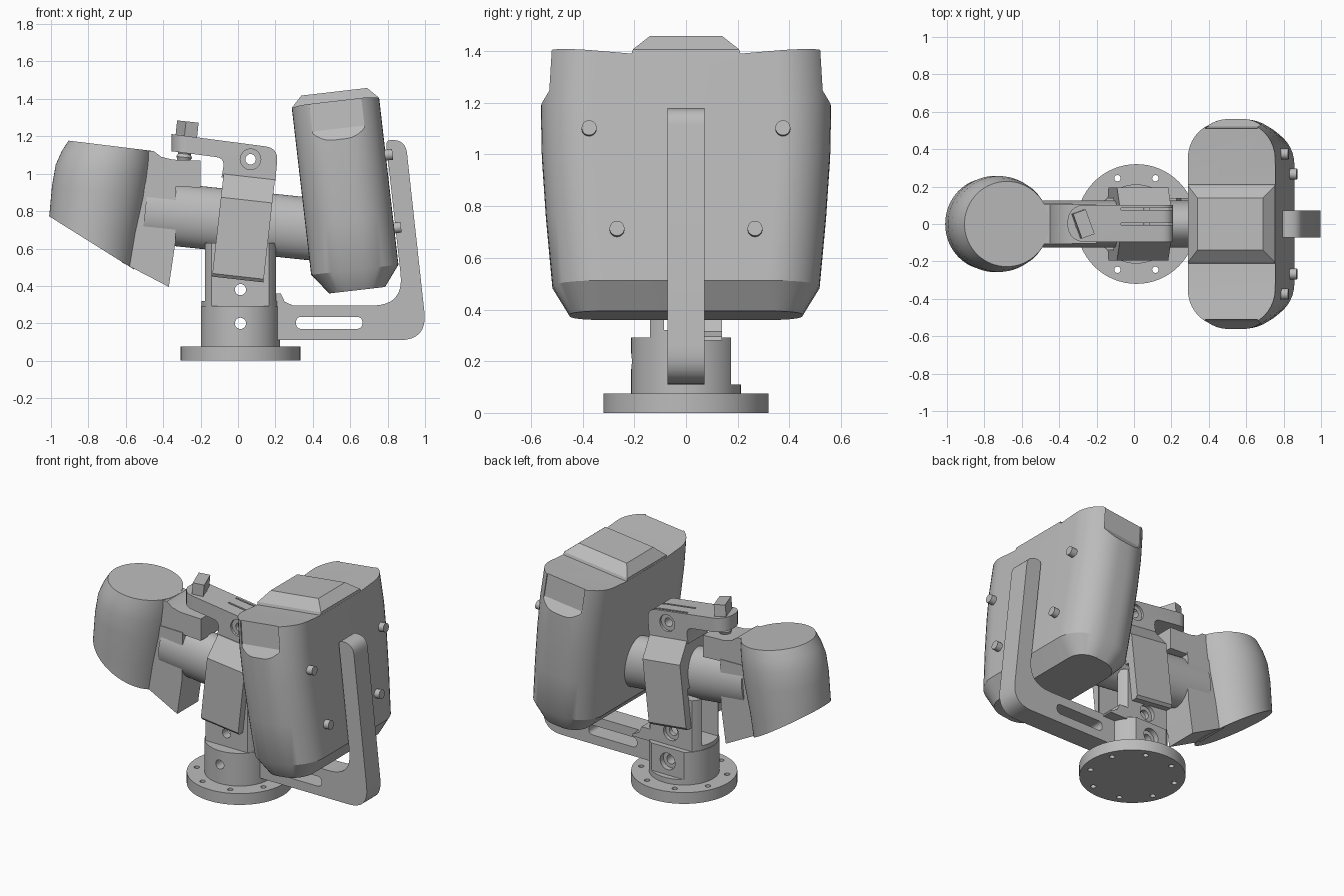
import bpy, bmesh
from math import sin, cos, pi, radians
from mathutils import Matrix, Vector

if "Cube" in bpy.data.objects:
    bpy.data.objects.remove(bpy.data.objects["Cube"])

grey = bpy.data.materials.new("satin grey")
grey.use_nodes = True
grey.diffuse_color = (0.5, 0.5, 0.5, 1)
grey.node_tree.nodes["Principled BSDF"].inputs["Base Color"].default_value = (0.5, 0.5, 0.5, 1)


def loft(name, rings, matrix=Matrix()):
    """Closed skin through rings of equal point count."""
    bm = bmesh.new()
    loops = [[bm.verts.new(matrix @ Vector(p)) for p in ring] for ring in rings]
    n = len(loops[0])
    for a, b in zip(loops, loops[1:]):
        for i in range(n):
            bm.faces.new((a[i], a[(i + 1) % n], b[(i + 1) % n], b[i]))
    bm.faces.new(loops[0])
    bm.faces.new(loops[-1])
    bmesh.ops.recalc_face_normals(bm, faces=bm.faces)
    mesh = bpy.data.meshes.new(name)
    bm.to_mesh(mesh)
    bm.free()
    mesh.materials.append(grey)
    ob = bpy.data.objects.new(name, mesh)
    bpy.context.collection.objects.link(ob)
    return ob


def prism_y(name, pts, y0, y1, matrix=Matrix()):
    return loft(name, [[(x, y, z) for x, z in pts] for y in (y0, y1)], matrix)


def prism_x(name, pts, x0, x1, matrix=Matrix()):
    return loft(name, [[(x, y, z) for y, z in pts] for x in (x0, x1)], matrix)


def box(name, x0, x1, y0, y1, z0, z1, matrix=Matrix()):
    return prism_y(name, [(x0, z0), (x1, z0), (x1, z1), (x0, z1)], y0, y1, matrix)


def circle(cx, cy, rx, ry=None, n=48):
    ry = ry or rx
    return [(cx + rx * cos(2 * pi * i / n), cy + ry * sin(2 * pi * i / n)) for i in range(n)]


def cyl_z(name, x, y, r, z0, z1, n=48):
    return loft(name, [[(px, py, z) for px, py in circle(x, y, r, n=n)] for z in (z0, z1)])


def hole_y(x, z, r, y0=-0.5, y1=0.5):
    return prism_y("cutter", circle(x, z, r, n=24), y0, y1)


def rounded(corners, steps=8):
    """Polygon with each (x, z, radius) corner rounded."""
    out = []
    for i, (x, z, r) in enumerate(corners):
        p = Vector((x, z))
        a = (Vector(corners[i - 1][:2]) - p).normalized()
        b = (Vector(corners[(i + 1) % len(corners)][:2]) - p).normalized()
        if r == 0:
            out.append((x, z))
            continue
        for k in range(steps + 1):
            t = k / steps
            q = p + a * r * (1 - t) ** 2 + b * r * t ** 2
            out.append((q.x, q.y))
    return out


def boolean(ob, *cutters, mode='DIFFERENCE'):
    bpy.context.view_layer.objects.active = ob
    for c in cutters:
        mod = ob.modifiers.new("cut", 'BOOLEAN')
        mod.operation, mod.object, mod.solver = mode, c, 'EXACT'
        bpy.ops.object.modifier_apply(modifier=mod.name)
        bpy.data.objects.remove(c)
    return ob


def tilted(x, z, degrees):
    return Matrix.Translation((x, 0, z)) @ Matrix.Rotation(radians(degrees), 4, 'Y')


# Base flange with a ring of bolt holes
CX = 0.013
flange = cyl_z("base_flange", CX, 0, 0.32, 0, 0.075, 64)
for i in range(8):
    a = pi / 8 + i * pi / 4
    boolean(flange, cyl_z("cutter", CX + 0.265 * cos(a), 0.265 * sin(a), 0.017, -0.1, 0.2, 16))

# Pedestal with a flat back, and the forked post on it
pedestal = cyl_z("pedestal", CX, 0, 0.212, 0.07, 0.292, 64)
boolean(pedestal, box("cutter", -0.5, 0.5, 0.175, 0.5, 0.11, 0.5),
        hole_y(CX, 0.2, 0.03), hole_y(CX, 0.2, 0.055, 0.14))
post = cyl_z("forked_post", CX, 0, 0.208, 0.285, 0.63, 64)
boolean(post, box("slab", -0.5, 0.5, -0.14, 0.14, 0.2, 0.8), mode='INTERSECT')
boolean(post, box("cutter", -0.5, 0.5, -0.085, 0.085, 0.32, 0.8),
        hole_y(CX, 0.38, 0.03), hole_y(CX, 0.38, 0.055, 0.115))

# L-shaped bracket with a slot
bracket = prism_y("side_bracket", rounded([
    (0.1, 0.11, 0), (0.1, 0.295, 0), (0.888, 0.295, 0.17), (0.79, 1.18, 0.03),
    (0.896, 1.18, 0.07), (1.013, 0.11, 0.15)]), -0.072, 0.072)
slot = rounded([(0.31, 0.17, 0.032), (0.665, 0.17, 0.032), (0.665, 0.235, 0.032), (0.31, 0.235, 0.032)])
boolean(bracket, prism_y("cutter", slot, -0.3, 0.3))
prism_y("bracket_fillet", [(0.15, 0.28), (0.3, 0.28), (0.295, 0.295), (0.25, 0.315),
                           (0.228, 0.36), (0.15, 0.36)], -0.07, 0.14)

# Tilted oval tube
tube = tilted(0, 0.745, 6)
loft("cross_tube", [[(x, y, z) for y, z in circle(0, 0, 0.125, 0.167)] for x in (-0.5, 0.45)], tube)

# Clamp straddling the tube
half = [(0.1, 0), (0.195, -0.125), (0.195, -0.535), (0.18, -0.552), (0.142, -0.552), (0.142, -0.3)]
prism_x("tube_clamp", half + [(-y, z) for y, z in reversed(half)], -0.138, 0.138, tilted(0.06, 0.983, 6.4))

# Clamp arm with rounded tip, pivot hole and two narrow grooves
arm = prism_y("clamp_arm", rounded([
    (-0.355, 1.212, 0), (0.215, 1.137, 0.07), (0.2, 0.96, 0), (-0.088, 0.98, 0),
    (-0.07, 1.083, 0.05), (-0.355, 1.12, 0)]), -0.095, 0.102)
bm = bmesh.new()
bm.from_mesh(arm.data)
tip = [e for e in bm.edges if all(v.co.x < -0.35 for v in e.verts)
       and abs(e.verts[0].co.y - e.verts[1].co.y) < 0.01]
bmesh.ops.bevel(bm, geom=tip, offset=0.085, segments=8, profile=0.5, affect='EDGES')
bm.to_mesh(arm.data)
bm.free()
boolean(arm, hole_y(0.067, 1.077, 0.028), hole_y(0.067, 1.077, 0.055, -0.3, -0.08),
        hole_y(0.067, 1.077, 0.055, 0.087, 0.3))
for y in (0.0, 0.08):
    boolean(arm, box("cutter", -0.07, 0.4, y - 0.006, y + 0.006, 1.1, 1.4))

# Clamp bolt: square head, threaded shank
turn = tilted(-0.29, 1.07, 6) @ Matrix.Rotation(radians(20), 4, 'Z')
box("bolt_head", -0.036, 0.036, -0.07, 0.07, 0.13, 0.21, turn)
thread = []
for i in range(9):
    r = 0.042 if i % 2 else 0.034
    thread.append([(x, y, i * 0.018) for x, y in circle(0, 0, r, n=24)])
loft("bolt_shank", thread, turn)

# Lamp-shaped head with slanted underside
rings = [[(x, y, -d) for x, y in circle(c, 0, r, n=64)] for c, d, r in
         ((0, 0, 0.228), (-0.012, 0.06, 0.245), (-0.024, 0.135, 0.256),
          (-0.028, 0.25, 0.258), (-0.034, 0.45, 0.246), (-0.04, 0.75, 0.24))]
head = loft("round_head", rings, tilted(-0.68, 1.149, 7))
boolean(head, prism_y("cutter", [(-1.3, 0.954), (-0.2, 0.265), (-0.2, -0.2), (-1.3, -0.2)], -0.6, 0.6))
prism_y("head_neck", [(-0.62, 0.525), (-0.37, 0.395), (-0.335, 0.63), (-0.33, 0.945), (-0.6, 0.95)], -0.11, 0.11)
prism_y("neck_block", [(-0.6, 0.945), (-0.2, 0.925), (-0.2, 1.07), (-0.35, 1.075), (-0.41, 1.09),
                       (-0.45, 1.12), (-0.6, 1.12)], -0.105, 0.105)


# Large rounded case, leaning the other way
def rounded_ring(hx, hy, r, z, steps=10):
    pts = []
    for sx, sy, start in ((1, 1, 0), (-1, 1, 1), (-1, -1, 2), (1, -1, 3)):
        for k in range(steps + 1):
            a = (start + k / steps) * pi / 2
            pts.append((sx * (hx - r) + r * cos(a), sy * (hy - r) + r * sin(a), z))
    return pts


lean = tilted(0.637, 0.377, -6.6)
case = loft("case_body", [rounded_ring(hx, hy, r, z) for hx, hy, r, z in (
    (0.15, 0.45, 0.12, 0), (0.235, 0.517, 0.2, 0.11), (0.235, 0.542, 0.2, 0.38),
    (0.235, 0.558, 0.2, 0.62), (0.235, 0.562, 0.2, 0.82), (0.235, 0.545, 0.2, 1.1))], lean)
valley = [(-0.7, 1.025), (-0.5, 1.018), (-0.2, 0.992), (0.2, 0.992), (0.5, 1.018), (0.7, 1.025), (0.7, 1.3), (-0.7, 1.3)]
boolean(case, prism_x("cutter", valley, -0.5, 0.5, lean))
for s in (-1, 1):
    notch = [(s * 0.57, 0.8), (s * 0.522, 0.87), (s * 0.505, 1.1), (s * 0.8, 1.1), (s * 0.8, 0.8)]
    boolean(case, prism_x("cutter", notch, -0.14, 0.14, lean))
loft("case_top_hump", [[(sx * x, sy * y, z) for sx, sy in ((1, 1), (-1, 1), (-1, -1), (1, -1))]
                       for x, y, z in ((0.234, 0.215, 0.98), (0.234, 0.205, 1.01), (0.177, 0.14, 1.068))], lean)

# Four stud bolts on the outer face of the case
for y, z in ((0.375, 0.7), (-0.375, 0.7), (0.267, 0.308), (-0.267, 0.308)):
    loft("case_stud", [[(x, py, pz) for py, pz in circle(y, z, 0.029, n=20)] for x in (0.18, 0.272)], lean)

# Smooth shading with sharp edges kept
bpy.ops.object.select_all(action='DESELECT')
for ob in bpy.context.collection.objects:
    if ob.type == 'MESH' and grey.name in ob.data.materials:
        ob.select_set(True)
        bpy.context.view_layer.objects.active = ob
bpy.ops.object.shade_smooth_by_angle(angle=radians(28))
